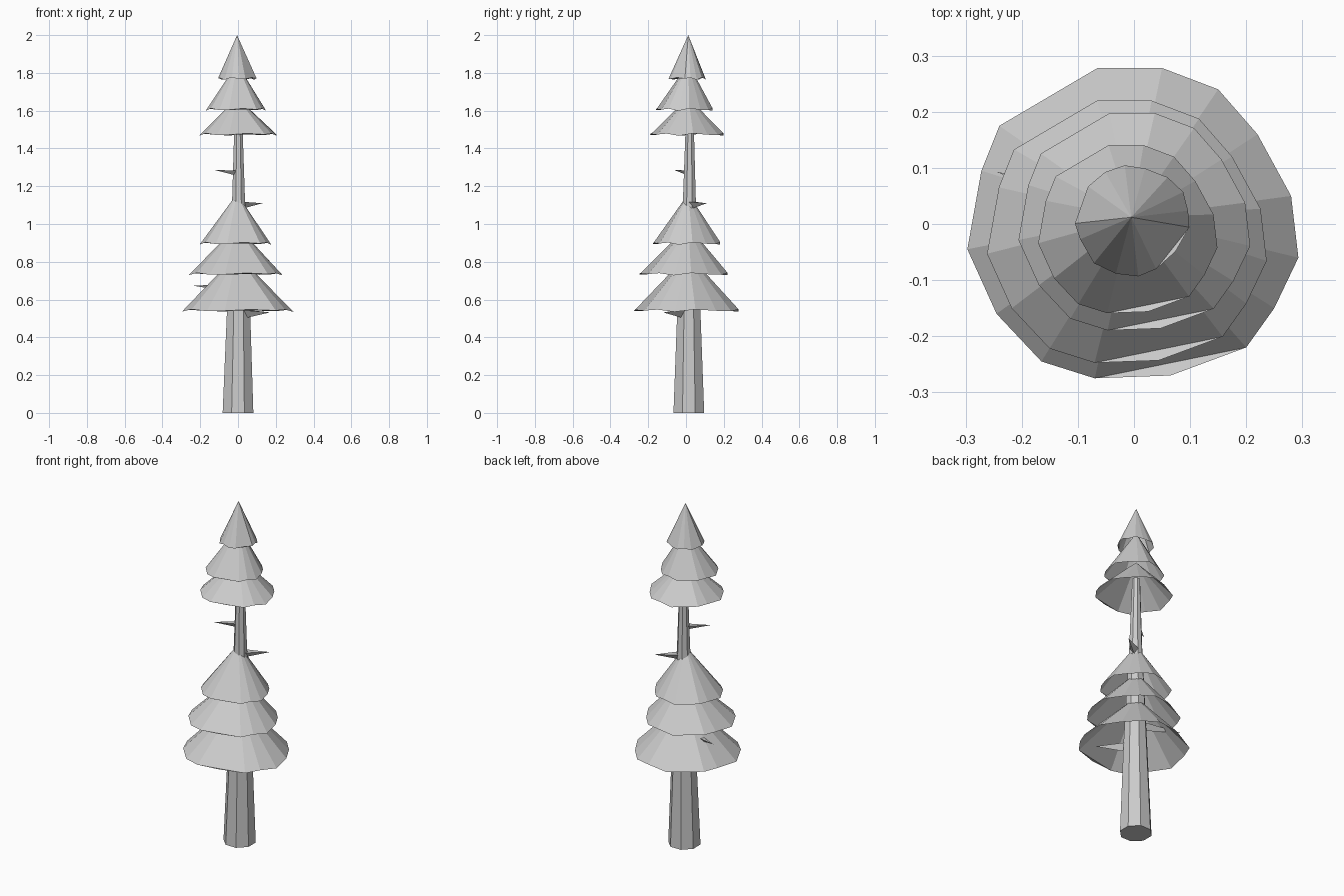
import bpy
import math
from mathutils import Vector

if "Cube" in bpy.data.objects:
    bpy.data.objects.remove(bpy.data.objects["Cube"])


def make(name, verts, faces):
    mesh = bpy.data.meshes.new(name)
    mesh.from_pydata([tuple(v) for v in verts], [], faces)
    mesh.update()
    ob = bpy.data.objects.new(name, mesh)
    bpy.context.collection.objects.link(ob)
    return ob


def trunk(name, rings, n=8):
    verts, faces = [], []
    for x, y, z, r in rings:
        for i in range(n):
            a = 2 * math.pi * (i + 0.5) / n
            verts.append((x + r * math.cos(a), y + r * math.sin(a), z))
    for k in range(len(rings) - 1):
        for i in range(n):
            j = (i + 1) % n
            faces.append((k * n + i, k * n + j, (k + 1) * n + j, (k + 1) * n + i))
    faces.append(tuple(reversed(range(n))))
    faces.append(tuple(range((len(rings) - 1) * n, len(rings) * n)))
    return make(name, verts, faces)


# Uneven rim outline, counter-clockwise; the last point is the folded lip
RIM = [(0.20, -0.22), (0.25, -0.15), (0.293, -0.06), (0.28, 0.05), (0.22, 0.16),
       (0.15, 0.24), (0.05, 0.278), (-0.065, 0.278), (-0.24, 0.175),
       (-0.272, 0.095), (-0.297, -0.045), (-0.245, -0.16), (-0.165, -0.245),
       (-0.07, -0.275), (0.065, -0.27)]


def skirt(name, cx, cy, r, z, top, turn=0):
    """Open cone of needles hanging from an apex near the trunk axis."""
    s, t = r / 0.29, math.radians(turn)
    verts = []
    for i, (x, y) in enumerate(RIM):
        verts.append((cx + s * (x * math.cos(t) - y * math.sin(t)),
                      cy + s * (x * math.sin(t) + y * math.cos(t)),
                      z + 0.007 * math.sin(i * 2.4)))
    n = len(RIM)
    verts.append((-0.005, 0.012, top))
    faces = [(i, i + 1, n) for i in range(n - 2)]
    faces += [(n - 2, 0, n), (n - 2, n - 1, 0)]
    return make(name, verts, faces)


def branch(name, base, tip, w):
    """Three-sided spike."""
    base, tip = Vector(base), Vector(tip)
    d = (tip - base).normalized()
    side = d.cross(Vector((0, 0, 1))).normalized()
    up = side.cross(d)
    ring = [base + w * up * 0.5 + w * side, base + w * up * 0.5 - w * side, base - w * up]
    return make(name, ring + [tip], [(0, 1, 3), (1, 2, 3), (2, 0, 3), (2, 1, 0)])


# Tapered trunk
trunk("trunk", [(0, 0.015, 0, 0.088), (0.003, 0.015, 0.55, 0.066),
                (0.003, 0.018, 1.15, 0.036), (0.002, 0.02, 1.56, 0.022)])

# Foliage tiers, bottom to top
for i, tier in enumerate([
        (0, 0, 0.29, 0.542, 0.84),
        (-0.011, -0.015, 0.245, 0.735, 0.99),
        (-0.012, 0.002, 0.187, 0.897, 1.16),
        (0.002, 0.003, 0.203, 1.474, 1.67),
        (-0.01, -0.01, 0.157, 1.606, 1.85),
        (-0.003, 0.008, 0.10, 1.77, 2.0, 40)]):
    skirt(f"foliage_{i + 1}", *tier)

# Bare twigs
branch("twig_1", (-0.01, 0.01, 1.275), (-0.12, -0.06, 1.285), 0.018)
branch("twig_2", (0.02, 0.03, 1.105), (0.13, 0.11, 1.11), 0.024)
branch("twig_3", (-0.04, 0.03, 0.665), (-0.245, 0.093, 0.675), 0.025)
branch("twig_4", (0.03, -0.01, 0.53), (0.17, -0.12, 0.532), 0.03)
